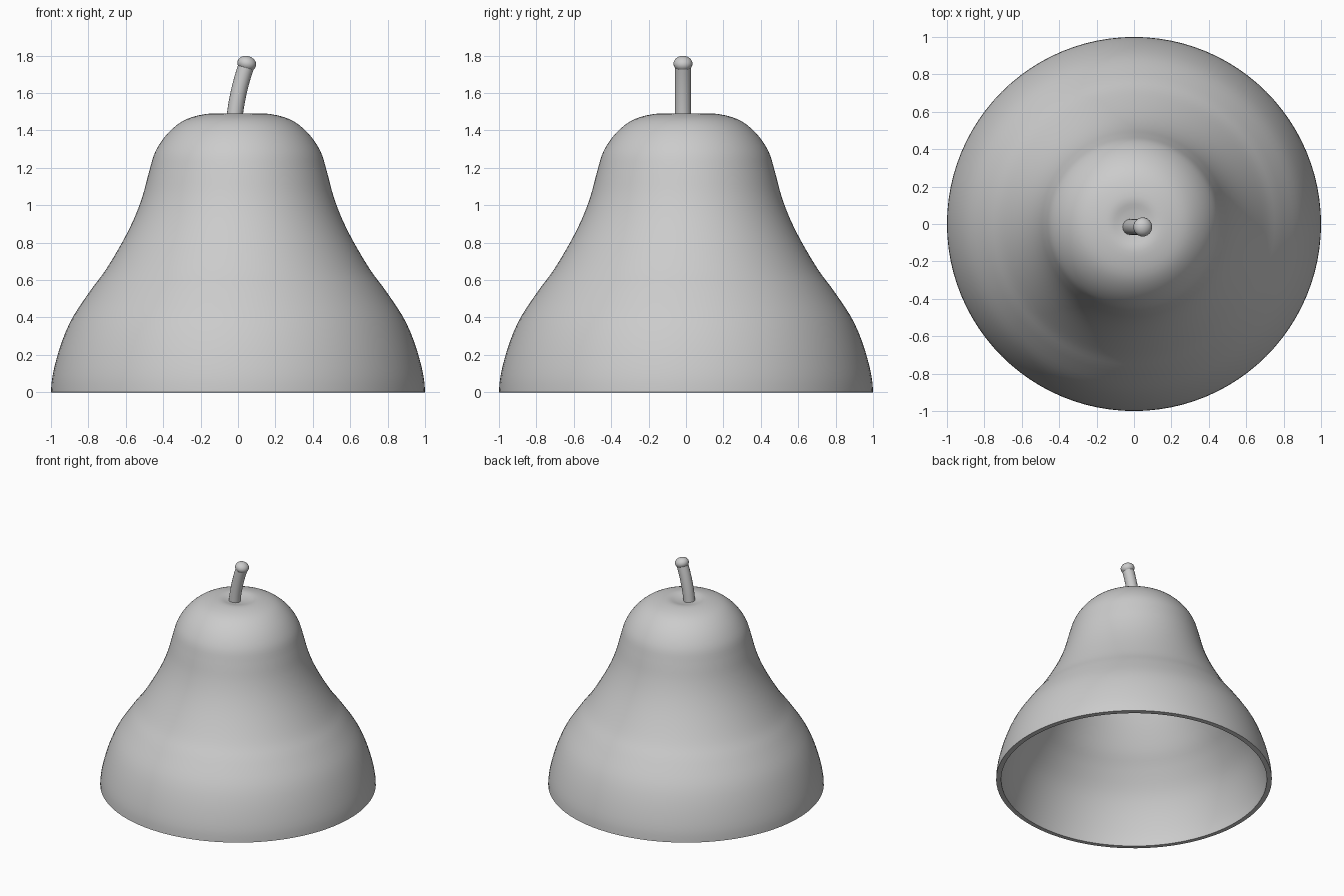
import bpy
import bmesh
import math
from mathutils import Vector

cube = bpy.data.objects.get("Cube")
if cube:
    bpy.data.objects.remove(cube)

GREY = (0.6, 0.6, 0.6, 1.0)
grey = bpy.data.materials.new("plain grey")
grey.use_nodes = True
grey.diffuse_color = GREY
grey.node_tree.nodes["Principled BSDF"].inputs["Base Color"].default_value = GREY


def smooth_profile(points, steps=4):
    """Catmull-Rom through (radius, height) points, upright at the first, level at the last."""
    pts = [Vector(p) for p in points]
    first = Vector((pts[1].x, 2 * pts[0].y - pts[1].y))
    last = Vector((-pts[-2].x, pts[-2].y))
    pts = [first] + pts + [last]
    out = []
    for a, b, c, d in zip(pts, pts[1:], pts[2:], pts[3:]):
        for i in range(steps):
            t = i / steps
            out.append(0.5 * (2 * b + (c - a) * t + (2 * a - 5 * b + 4 * c - d) * t ** 2
                              + (3 * b - a - 3 * c + d) * t ** 3))
    return out + [pts[-2]]


def revolve(name, profile, segments):
    """Turn a (radius, height) profile around z."""
    bm = bmesh.new()
    verts = [bm.verts.new((r, 0, z)) for r, z in profile]
    edges = [bm.edges.new(pair) for pair in zip(verts, verts[1:])]
    bmesh.ops.spin(bm, geom=verts + edges, cent=(0, 0, 0), axis=(0, 0, 1),
                   angle=math.tau, steps=segments)
    bmesh.ops.remove_doubles(bm, verts=bm.verts, dist=0.0002)
    bmesh.ops.recalc_face_normals(bm, faces=bm.faces)
    # An open shell must face away from the axis
    if sum(f.normal.dot(f.calc_center_median()) for f in bm.faces) < 0:
        bmesh.ops.reverse_faces(bm, faces=bm.faces)
    return finish(name, bm)


def finish(name, bm):
    mesh = bpy.data.meshes.new(name)
    bm.to_mesh(mesh)
    bm.free()
    obj = bpy.data.objects.new(name, mesh)
    bpy.context.collection.objects.link(obj)
    mesh.materials.append(grey)
    bpy.ops.object.select_all(action="DESELECT")
    obj.select_set(True)
    bpy.context.view_layer.objects.active = obj
    bpy.ops.object.shade_smooth_by_angle(angle=math.radians(40))
    return obj


# Hollow pear body, open underneath, with a shallow dimple on top
body_profile = smooth_profile([
    (1.0, 0), (0.97, 0.18), (0.9, 0.37), (0.795, 0.535), (0.71, 0.65),
    (0.62, 0.8), (0.555, 0.93), (0.51, 1.05), (0.475, 1.18), (0.44, 1.29),
    (0.37, 1.39), (0.275, 1.46), (0.15, 1.49), (0.07, 1.478), (0, 1.47)])
body = revolve("pear_body", body_profile, 96)
wall = body.modifiers.new("wall", "SOLIDIFY")
wall.thickness = 0.036
wall.offset = -1
wall.use_even_offset = True
bpy.ops.object.modifier_apply(modifier=wall.name)
bpy.ops.object.shade_smooth_by_angle(angle=math.radians(40))

# Curved stem leaning towards +x
STEM_Y = -0.016
SIDES = 16
bm = bmesh.new()
rings = []
for i in range(9):
    t = i / 8
    lean = math.radians(6 + 14 * t)
    centre = Vector((-0.02 + 0.028 * t + 0.038 * t * t, STEM_Y, 1.455 + 0.295 * t))
    ring = []
    for k in range(SIDES):
        a = math.tau * k / SIDES
        u = 0.043 * math.cos(a)
        ring.append(bm.verts.new(centre + Vector(
            (u * math.cos(lean), 0.043 * math.sin(a), -u * math.sin(lean)))))
    rings.append(ring)
for low, high in zip(rings, rings[1:]):
    for k in range(SIDES):
        n = (k + 1) % SIDES
        bm.faces.new((low[k], low[n], high[n], high[k]))
bm.faces.new(rings[0][::-1])
bm.faces.new(rings[-1])
finish("stem", bm)

# Rounded stem tip
bm = bmesh.new()
bmesh.ops.create_uvsphere(bm, u_segments=24, v_segments=12, radius=0.051)
bmesh.ops.scale(bm, vec=(1, 1, 0.8), verts=bm.verts)
tip = finish("stem_tip", bm)
tip.location = (0.047, STEM_Y, 1.757)
tip.rotation_euler.y = math.radians(16)
